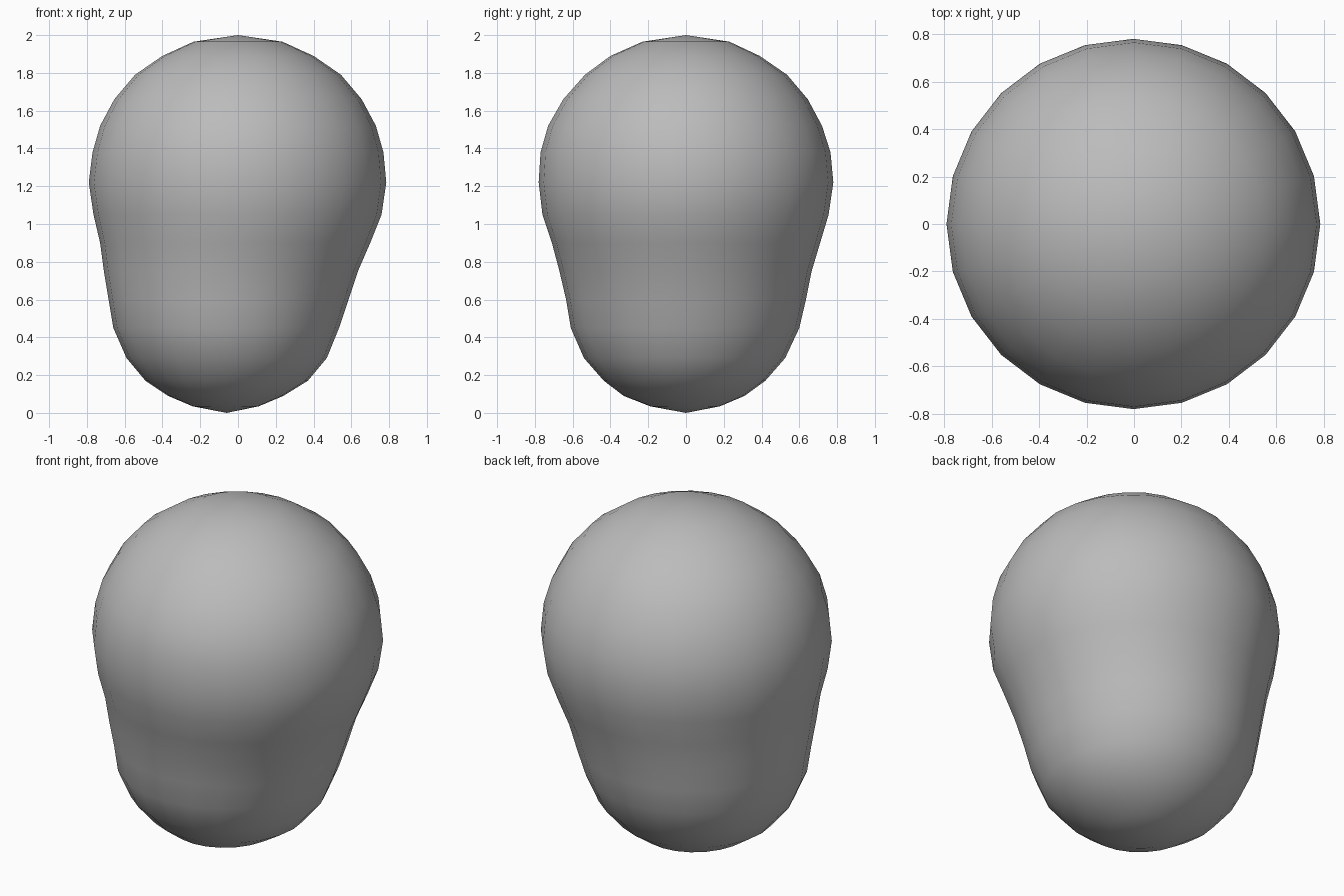
import bpy, bmesh, math

if "Cube" in bpy.data.objects:
    bpy.data.objects.remove(bpy.data.objects["Cube"])

SEGMENTS = 24

# Each ring: height, left x, right x, front y, back y
RINGS = [
    (0.035, -0.24, 0.11, -0.19, 0.18),
    (0.09, -0.37, 0.24, -0.33, 0.31),
    (0.17, -0.49, 0.37, -0.435, 0.42),
    (0.29, -0.59, 0.47, -0.54, 0.525),
    (0.45, -0.66, 0.535, -0.61, 0.60),
    (0.60, -0.685, 0.585, -0.635, 0.635),
    (0.75, -0.71, 0.635, -0.67, 0.665),
    (0.90, -0.73, 0.70, -0.71, 0.71),
    (1.05, -0.765, 0.76, -0.76, 0.755),
    (1.22, -0.79, 0.785, -0.78, 0.78),
    (1.38, -0.77, 0.77, -0.77, 0.765),
    (1.52, -0.73, 0.73, -0.73, 0.72),
    (1.66, -0.655, 0.655, -0.65, 0.645),
    (1.79, -0.545, 0.545, -0.535, 0.535),
    (1.89, -0.40, 0.40, -0.40, 0.39),
    (1.965, -0.235, 0.235, -0.23, 0.23),
]

grey = bpy.data.materials.new("plain_grey")
grey.diffuse_color = (0.5, 0.5, 0.5, 1)
grey.use_nodes = True
grey.node_tree.nodes["Principled BSDF"].inputs["Base Color"].default_value = grey.diffuse_color


def make_ring(bm, z, x0, x1, y0, y1):
    cx, cy, rx, ry = (x0 + x1) / 2, (y0 + y1) / 2, (x1 - x0) / 2, (y1 - y0) / 2
    angles = [2 * math.pi * i / SEGMENTS for i in range(SEGMENTS)]
    return [bm.verts.new((cx + rx * math.cos(a), cy + ry * math.sin(a), z)) for a in angles]


# Rounded body: broad dome on top, narrower lobe leaning to the left below
bm = bmesh.new()
loops = [make_ring(bm, *r) for r in RINGS]
bottom = bm.verts.new((-0.06, 0, 0))
top = bm.verts.new((0, 0, 2))
for i in range(SEGMENTS):
    j = (i + 1) % SEGMENTS
    for low, high in zip(loops, loops[1:]):
        bm.faces.new((low[i], low[j], high[j], high[i]))
    bm.faces.new((bottom, loops[0][j], loops[0][i]))
    bm.faces.new((top, loops[-1][i], loops[-1][j]))
for f in bm.faces:
    f.smooth = True
bmesh.ops.recalc_face_normals(bm, faces=bm.faces)
mesh = bpy.data.meshes.new("rounded_body")
bm.to_mesh(mesh)
bm.free()
mesh.materials.append(grey)
body = bpy.data.objects.new("rounded_body", mesh)
bpy.context.collection.objects.link(body)
